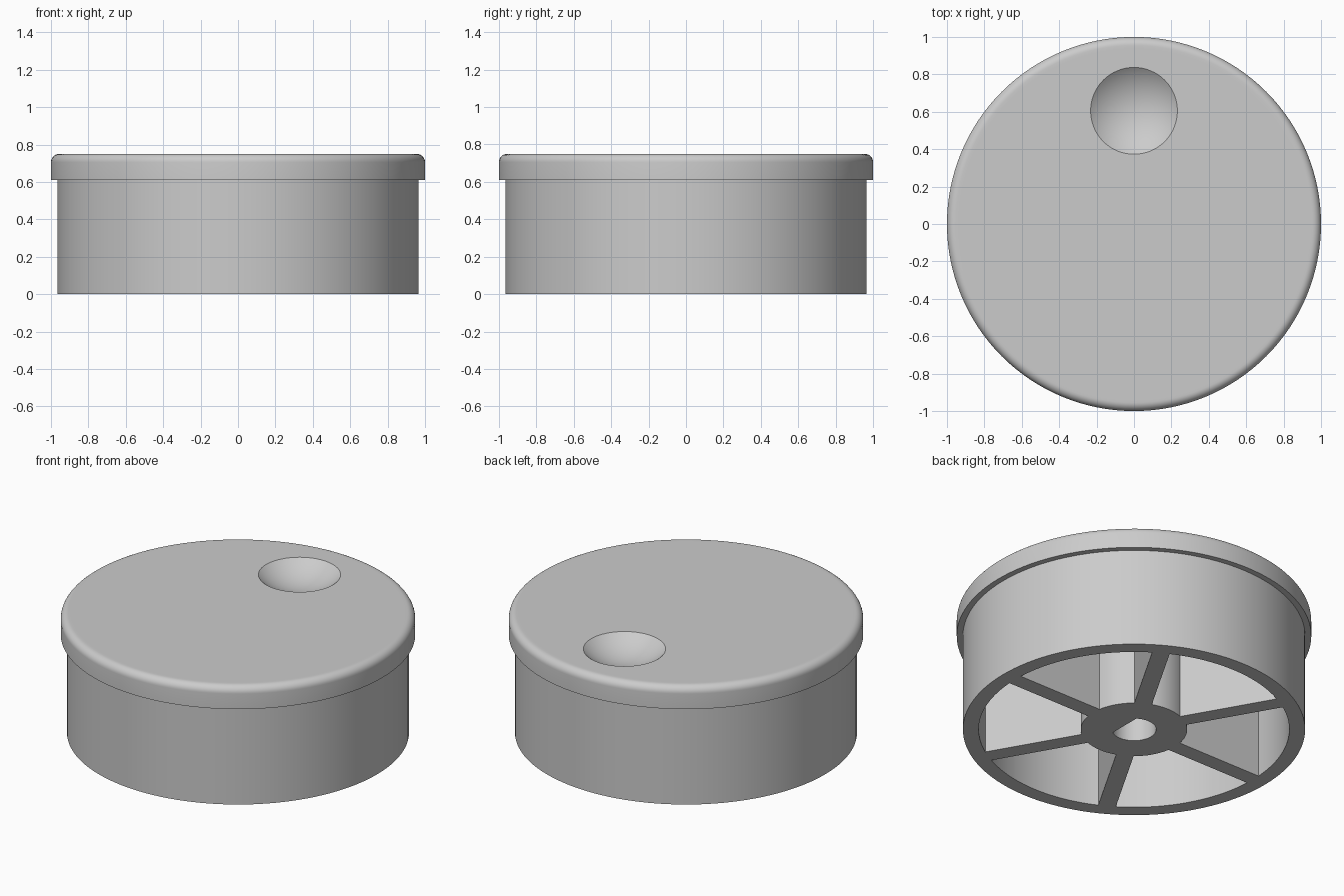
import bpy, bmesh
from math import sin, cos, asin, acos, pi, radians

cube = bpy.data.objects.get("Cube")
if cube:
    bpy.data.objects.remove(cube, do_unlink=True)

SEGMENTS = 128
SKIRT_R, CAP_R, SKIRT_TOP, HEIGHT = 0.965, 1.0, 0.61, 0.75
WALL_R, HUB_R, SPOKE = 0.876, 0.30, 0.10
FILLET = 0.045

grey = bpy.data.materials.new("plain grey")
grey.use_nodes = True
grey.diffuse_color = (0.6, 0.6, 0.6, 1)
grey.node_tree.nodes["Principled BSDF"].inputs["Base Color"].default_value = (0.6, 0.6, 0.6, 1)


def finish(name, bm):
    bmesh.ops.recalc_face_normals(bm, faces=bm.faces)
    mesh = bpy.data.meshes.new(name)
    bm.to_mesh(mesh)
    bm.free()
    mesh.materials.append(grey)
    obj = bpy.data.objects.new(name, mesh)
    bpy.context.collection.objects.link(obj)
    return obj


def revolve(name, profile):
    """Turn a (radius, z) profile round z and close both ends."""
    bm = bmesh.new()
    turns = [2 * pi * i / SEGMENTS for i in range(SEGMENTS)]
    rings = [[bm.verts.new((r * cos(a), r * sin(a), z)) for a in turns] for r, z in profile]
    for low, high in zip(rings, rings[1:]):
        for i in range(SEGMENTS):
            j = (i + 1) % SEGMENTS
            bm.faces.new((low[i], low[j], high[j], high[i]))
    bm.faces.new(rings[0])
    bm.faces.new(rings[-1])
    return finish(name, bm)


def prism(name, outline, bottom, top):
    bm = bmesh.new()
    face = bm.faces.new([bm.verts.new((x, y, bottom)) for x, y in outline])
    up = bmesh.ops.extrude_face_region(bm, geom=[face])["geom"]
    verts = [v for v in up if isinstance(v, bmesh.types.BMVert)]
    bmesh.ops.translate(bm, verts=verts, vec=(0, 0, top - bottom))
    return finish(name, bm)


def arc(radius, start, end, steps):
    angles = [start + (end - start) * i / steps for i in range(steps + 1)]
    return [(radius * cos(a), radius * sin(a)) for a in angles]


def cut(obj, cutter):
    mod = obj.modifiers.new("cut", 'BOOLEAN')
    mod.operation = 'DIFFERENCE'
    mod.solver = 'EXACT'
    mod.object = cutter
    bpy.context.view_layer.objects.active = obj
    bpy.ops.object.modifier_apply(modifier=mod.name)
    bpy.data.objects.remove(cutter, do_unlink=True)


# Skirt, overhanging cap and rounded top edge
profile = [(SKIRT_R, 0), (SKIRT_R, SKIRT_TOP), (CAP_R, SKIRT_TOP)]
for i in range(9):
    a = i / 8 * pi / 2
    profile.append((CAP_R - FILLET + FILLET * cos(a), HEIGHT - FILLET + FILLET * sin(a)))
profile.append((0.94, HEIGHT))
knob = revolve("knob_body", profile)

# Six hollow pockets leave the hub and spokes standing
outer = asin(SPOKE / 2 / WALL_R)
inner = asin(SPOKE / 2 / HUB_R)
for k in range(6):
    start, end = k * pi / 3, (k + 1) * pi / 3
    outline = (arc(WALL_R, start + outer, end - outer, 20)
               + arc(HUB_R, end - inner, start + inner, 10))
    cut(knob, prism("pocket_cutter", outline, -0.1, SKIRT_TOP))

# D-shaped shaft hole
flat = acos(0.07 / 0.125)
cut(knob, prism("shaft_cutter", arc(0.125, flat, 2 * pi - flat, 40), -0.1, 0.55))

# Round finger dimple near the back edge
bm = bmesh.new()
bmesh.ops.create_uvsphere(bm, u_segments=64, v_segments=48, radius=0.36)
bmesh.ops.translate(bm, verts=bm.verts, vec=(0, 0.605, HEIGHT + 0.275))
cut(knob, finish("dimple_cutter", bm))

# Smooth curved walls, crisp edges
bpy.ops.object.select_all(action='DESELECT')
knob.select_set(True)
bpy.context.view_layer.objects.active = knob
bpy.ops.object.shade_smooth_by_angle(angle=radians(30))
